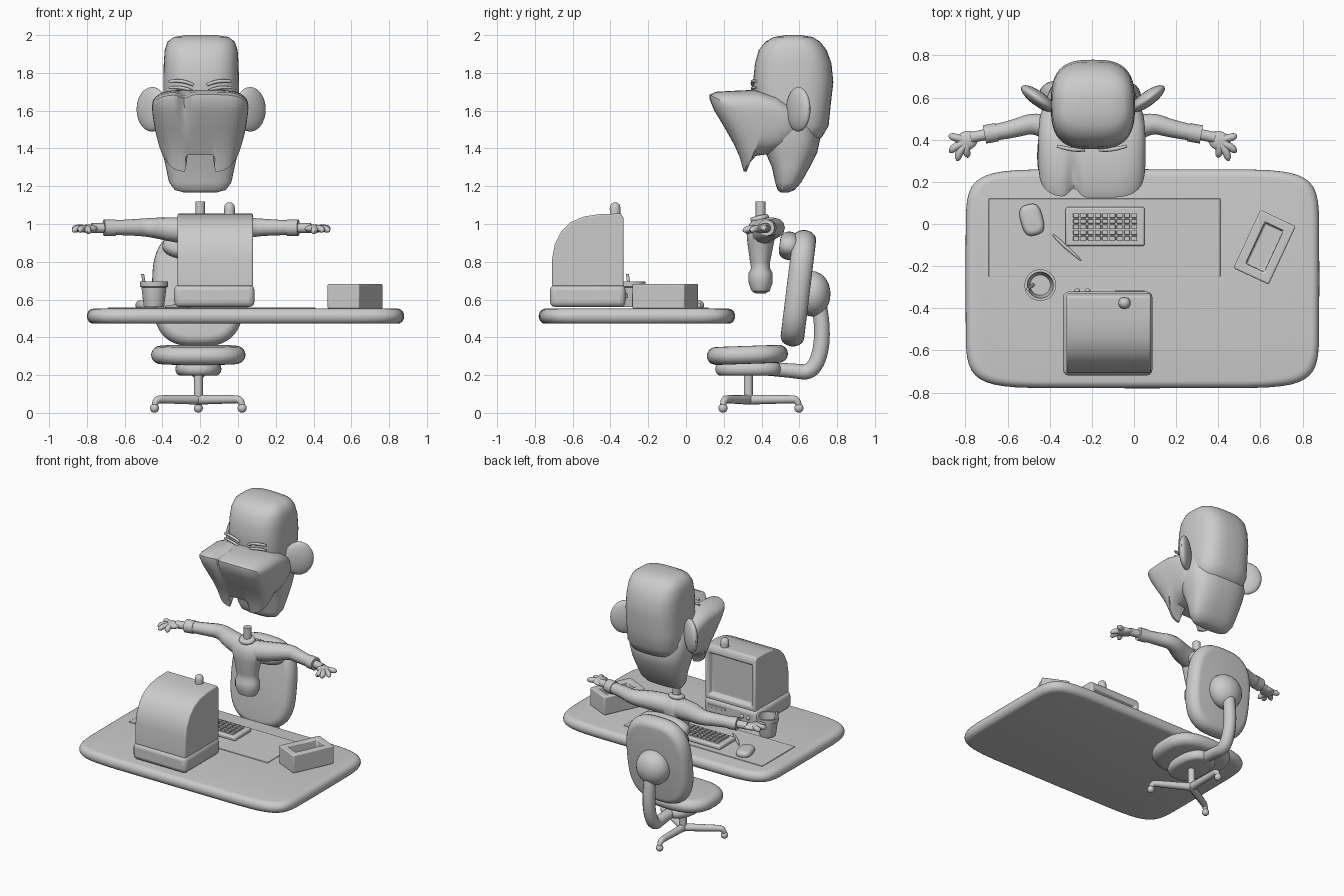
import bpy, bmesh, math
from math import sin, cos, pi, radians
from mathutils import Matrix, Vector, Euler

cube = bpy.data.objects.get("Cube")
if cube:
    bpy.data.objects.remove(cube)

clay = bpy.data.materials.new("clay_grey")
clay.use_nodes = True
clay.diffuse_color = (0.6, 0.6, 0.6, 1)
clay.node_tree.nodes["Principled BSDF"].inputs["Base Color"].default_value = (0.6, 0.6, 0.6, 1)
made = []
MID = -0.2  # x of the figure and chair


def add(name, mesh, loc=(0, 0, 0), rot=(0, 0, 0), bevel=0):
    ob = bpy.data.objects.new(name, mesh)
    bpy.context.collection.objects.link(ob)
    mesh.materials.clear()
    mesh.materials.append(clay)
    ob.location, ob.rotation_euler = loc, [radians(a) for a in rot]
    if bevel:
        m = ob.modifiers.new("soft_edges", 'BEVEL')
        m.width, m.segments, m.limit_method, m.angle_limit = bevel, 3, 'ANGLE', radians(40)
    made.append(ob)
    return ob


def finish(name, bm, **kw):
    bmesh.ops.recalc_face_normals(bm, faces=bm.faces)
    me = bpy.data.meshes.new(name)
    bm.to_mesh(me)
    bm.free()
    return add(name, me, **kw)


def skin(name, rings, **kw):
    """Bridge a list of equal closed rings and cap both ends."""
    bm = bmesh.new()
    rows = [[bm.verts.new(p) for p in r] for r in rings]
    n = len(rows[0])
    for a, b in zip(rows, rows[1:]):
        for i in range(n):
            bm.faces.new((a[i], a[(i + 1) % n], b[(i + 1) % n], b[i]))
    bm.faces.new(rows[0][::-1])
    bm.faces.new(rows[-1])
    return finish(name, bm, **kw)


def oval(z, cx, cy, hx, hy, n=2, segs=48):
    f = lambda v: math.copysign(abs(v) ** (2 / n), v)
    return [(cx + hx * f(cos(2 * pi * i / segs)), cy + hy * f(sin(2 * pi * i / segs)), z)
            for i in range(segs)]


def slab(name, loc, hx, hy, h, n=2, edge=0.03, rot=(0, 0, 0)):
    """Cushion-like plate with a fully rounded rim."""
    rings = []
    for k in range(11):
        t = -pi / 2 + pi * k / 10
        d = edge * (1 - cos(t))
        rings.append(oval(h / 2 * sin(t), 0, 0, hx - d, hy - d, n))
    return skin(name, rings, loc=loc, rot=rot)


def ball(name, loc, radii, rot=(0, 0, 0)):
    bm = bmesh.new()
    bmesh.ops.create_uvsphere(bm, u_segments=24, v_segments=14, radius=1,
                              matrix=Matrix.Diagonal((*radii, 1)))
    return finish(name, bm, loc=loc, rot=rot)


def box(name, loc, size, rot=(0, 0, 0), bevel=0.01):
    bm = bmesh.new()
    bmesh.ops.create_cube(bm, size=1, matrix=Matrix.Diagonal((*size, 1)))
    return finish(name, bm, loc=loc, rot=rot, bevel=bevel)


def tube(name, pts):
    """Smooth tube through (x, y, z, radius) control points."""
    cu = bpy.data.curves.new(name, 'CURVE')
    cu.dimensions, cu.bevel_depth, cu.bevel_resolution, cu.use_fill_caps = '3D', 1, 4, True
    sp = cu.splines.new('NURBS')
    sp.points.add(len(pts) - 1)
    for p, (x, y, z, r) in zip(sp.points, pts):
        p.co, p.radius = (x, y, z, 1), r
    sp.use_endpoint_u, sp.order_u, sp.resolution_u = True, min(3, len(pts)), 8
    tmp = bpy.data.objects.new(name + "_path", cu)
    bpy.context.collection.objects.link(tmp)
    bpy.context.view_layer.update()
    me = bpy.data.meshes.new_from_object(tmp.evaluated_get(bpy.context.evaluated_depsgraph_get()))
    bpy.data.objects.remove(tmp)
    return add(name, me)


def lerp(table, z):
    for (a, va), (b, vb) in zip(table, table[1:]):
        if z <= b:
            return va + (vb - va) * max(0, (z - a) / (b - a))
    return table[-1][1]


# Desk and the things on it
slab("desk_top", (0.04, -0.26, 0.512), 0.84, 0.52, 0.08, n=8, edge=0.035)
box("desk_pad", (-0.14, -0.065, 0.553), (1.1, 0.37, 0.008), bevel=0.003)
slab("mouse", (-0.485, 0.02, 0.57), 0.053, 0.075, 0.05, n=3, edge=0.025, rot=(0, 0, 15))
tube("pen", [(-0.385, -0.05, 0.562, 0.004), (-0.36, -0.075, 0.564, 0.009),
             (-0.3, -0.13, 0.564, 0.009), (-0.25, -0.175, 0.562, 0.003)])

box("keyboard", (-0.137, -0.012, 0.568), (0.375, 0.185, 0.03))
bm = bmesh.new()
for i in range(9):
    for j in range(5):
        at = Matrix.Translation((-0.275 + i * 0.0345, -0.068 + j * 0.027, 0.588))
        bmesh.ops.create_cube(bm, size=1, matrix=at @ Matrix.Diagonal((0.028, 0.021, 0.014, 1)))
finish("keyboard_keys", bm, bevel=0.003)

skin("cup", [oval(z, -0.445, -0.29, r, r) for z, r in
             ((0.56, 0.052), (0.57, 0.055), (0.665, 0.066), (0.668, 0.074), (0.695, 0.075),
              (0.695, 0.062), (0.58, 0.048))])
tube("cup_straw", [(-0.48, -0.29, 0.58, 0.008), (-0.505, -0.31, 0.735, 0.008)])

bm = bmesh.new()
bmesh.ops.create_cube(bm, size=1, matrix=Matrix.Diagonal((0.185, 0.305, 0.13, 1)))
top = [max(bm.faces, key=lambda f: f.calc_center_median().z)]
bmesh.ops.inset_region(bm, faces=top, thickness=0.062)
bmesh.ops.inset_region(bm, faces=top, thickness=0.004, depth=-0.07)
finish("desk_box", bm, loc=(0.62, -0.11, 0.617), rot=(0, 0, -25), bevel=0.008)

# Computer: curved back, recessed screen facing the sitter
side = [(-0.33, 0.67), (-0.33, 1.03), (-0.345, 1.055), (-0.45, 1.053), (-0.54, 1.04),
        (-0.61, 1.01), (-0.66, 0.96), (-0.695, 0.89), (-0.708, 0.82), (-0.71, 0.67)]
bm = bmesh.new()
left, right = [[bm.verts.new((x, y, z)) for y, z in side] for x in (-0.32, 0.08)]
walls = [bm.faces.new((left[i - 1], left[i], right[i], right[i - 1])) for i in range(len(side))]
bm.faces.new(left)
bm.faces.new(right[::-1])
bmesh.ops.recalc_face_normals(bm, faces=bm.faces)
bmesh.ops.inset_region(bm, faces=[walls[1]], thickness=0.04)
bmesh.ops.inset_region(bm, faces=[walls[1]], thickness=0.018, depth=-0.03)
finish("monitor", bm, bevel=0.008)
box("computer_base", (-0.125, -0.52, 0.62), (0.425, 0.4, 0.12), bevel=0.03)
box("disk_slot", (-0.02, -0.319, 0.63), (0.14, 0.008, 0.018), bevel=0.003)
for k in range(2):
    ball("base_knob", (-0.27 + k * 0.05, -0.318, 0.62), (0.014, 0.012, 0.014))
skin("top_knob", [oval(z, -0.045, -0.375, r, r) for z, r in
                  ((1.04, 0.027), (1.08, 0.029), (1.1, 0.025), (1.112, 0.014), (1.115, 0.004))])

# Swivel chair
slab("seat", (MID - 0.01, 0.325, 0.307), 0.25, 0.215, 0.095, n=2.6, edge=0.05, rot=(2, 0, 0))
slab("seat_pan", (MID - 0.01, 0.33, 0.232), 0.122, 0.175, 0.07, n=2.4, edge=0.03)
tube("chair_post", [(MID - 0.01, 0.33, 0.05, 0.024), (MID - 0.01, 0.33, 0.22, 0.024)])
for a in (90, 210, 330):
    dx, dy = cos(radians(a)), sin(radians(a))
    path = [(0, 0.07, 0.026), (0.2, 0.072, 0.022), (0.265, 0.072, 0.02), (0.268, 0.03, 0.014)]
    tube("chair_leg", [(MID - 0.01 + dx * d, 0.33 + dy * d, z, r) for d, z, r in path])
    ball("caster", (MID - 0.01 + dx * 0.268, 0.33 + dy * 0.268, 0.025), (0.024, 0.024, 0.024))
slab("backrest", (MID - 0.01, 0.595, 0.66), 0.245, 0.31, 0.125, n=2.9, edge=0.05, rot=(83, 0, 0))
slab("back_cushion", (MID - 0.01, 0.545, 0.885), 0.19, 0.075, 0.1, n=2.4, edge=0.04, rot=(83, 0, 0))
ball("back_hub", (MID - 0.01, 0.67, 0.63), (0.12, 0.095, 0.12))
tube("back_arm", [(MID - 0.01, y, z, r) for y, z, r in
                  ((0.7, 0.6, 0.04), (0.735, 0.42, 0.042), (0.68, 0.21, 0.042),
                   (0.55, 0.225, 0.038), (0.4, 0.235, 0.035))])

# Body
skin("torso", [oval(z, MID, y, hx, hy, 2.2) for z, y, hx, hy in
               ((0.632, 0.395, 0.03, 0.025), (0.645, 0.395, 0.065, 0.048),
                (0.69, 0.395, 0.085, 0.064), (0.74, 0.395, 0.085, 0.064),
                (0.765, 0.395, 0.075, 0.05), (0.8, 0.392, 0.078, 0.053),
                (0.9, 0.395, 0.1, 0.07), (0.96, 0.4, 0.12, 0.08),
                (1.0, 0.4, 0.09, 0.065), (1.03, 0.395, 0.04, 0.035))])
slab("collar", (MID, 0.39, 1.03), 0.055, 0.05, 0.03, edge=0.012, rot=(12, 0, 0))
tube("neck", [(MID, 0.395, 1.0, 0.026), (MID, 0.395, 1.12, 0.026)])

fingers = [(0.685, 0.418, 0.975), (0.683, 0.345, 0.965), (0.65, 0.305, 0.965), (0.6, 0.32, 0.955)]
for s, label in ((1, "left_"), (-1, "right_")):
    limb = lambda name, pts: tube(label + name, [(MID + 0.005 + s * x, y, z, r) for x, y, z, r in pts])
    limb("sleeve", [(0, 0.4, 0.955, 0.07), (0.14, 0.42, 0.97, 0.068), (0.27, 0.485, 0.982, 0.05),
                    (0.38, 0.45, 0.982, 0.042), (0.48, 0.432, 0.98, 0.038)])
    limb("cuff", [(0.455, 0.436, 0.98, 0.044), (0.515, 0.425, 0.98, 0.044)])
    limb("wrist", [(0.5, 0.427, 0.98, 0.026), (0.58, 0.41, 0.978, 0.026)])
    ball(label + "palm", (MID + 0.005 + s * 0.6, 0.395, 0.975), (0.055, 0.045, 0.022), (0, 0, -25 * s))
    for x, y, z in fingers:
        limb("finger", [(0.59, 0.395, 0.975, 0.018), ((x + 0.61) / 2, (y + 0.4) / 2, 0.98, 0.019),
                        (x - 0.006, y, z, 0.016), (x, y, z, 0.004)])

# Head
skin("cranium", [oval(z, MID + 0.005, (a + b) / 2, hx, (b - a) / 2, 2.9) for z, a, b, hx in
                 ((1.43, 0.48, 0.68, 0.12), (1.46, 0.44, 0.72, 0.17), (1.52, 0.4, 0.755, 0.195),
                  (1.62, 0.37, 0.765, 0.2), (1.75, 0.355, 0.78, 0.2), (1.85, 0.365, 0.77, 0.198),
                  (1.92, 0.385, 0.745, 0.193), (1.965, 0.42, 0.71, 0.178),
                  (1.99, 0.465, 0.67, 0.145), (2.0, 0.53, 0.61, 0.08))])
skin("jaw", [oval(z, MID, (a + b) / 2, hx, (b - a) / 2, 2.7) for z, a, b, hx in
             ((1.168, 0.5, 0.545, 0.09), (1.18, 0.485, 0.575, 0.135), (1.22, 0.472, 0.61, 0.165),
              (1.3, 0.455, 0.655, 0.182), (1.38, 0.42, 0.695, 0.2), (1.45, 0.4, 0.71, 0.215),
              (1.55, 0.4, 0.69, 0.22), (1.62, 0.42, 0.66, 0.2))])

# Overhanging moustache: side outline swept across x, with two tips and a crease
outline = [(0.58, 1.62), (0.48, 1.68), (0.36, 1.71), (0.25, 1.705), (0.16, 1.7), (0.125, 1.685),
           (0.125, 1.66), (0.15, 1.6), (0.21, 1.5), (0.255, 1.42), (0.285, 1.35), (0.305, 1.275),
           (0.32, 1.275), (0.335, 1.32), (0.37, 1.36), (0.44, 1.37), (0.54, 1.4), (0.62, 1.5)]
width = [(1.27, 0.185), (1.35, 0.205), (1.5, 0.24), (1.66, 0.265), (1.71, 0.262)]
rings = []
for k in range(49):
    u = sin(pi / 2 * (k / 24 - 1)) * 0.9995
    shrink = (1 - abs(u) ** 4.5) ** (1 / 4)
    floor = 1.365 - 0.1 * min(1, max(0, (abs(u) - 0.33) / 0.12)) ** 0.6
    ring = []
    for y, z in outline:
        z = max(z, floor)
        y, z = 0.42 + (y - 0.42) * shrink, 1.53 + (z - 1.53) * shrink
        x = MID + lerp(width, z) * u
        dip = math.exp(-((x + 0.285) / 0.03) ** 2) * max(0, min(1, (z - 1.5) / 0.12))
        if y < 0.36:
            y, z = y + 0.045 * dip, z - 0.02 * dip
        ring.append((x, y, z))
    rings.append(ring)
skin("moustache", rings)

for s, label in ((1, "left_"), (-1, "right_")):
    ball(label + "ear", (MID + 0.005 + s * 0.26, 0.595, 1.607), (0.098, 0.035, 0.118), (0, 0, 36 * s))
    for name, z, r in (("brow", 1.765, 0.012), ("eyelid", 1.73, 0.011)):
        tube(label + name, [(MID + s * 0.035, 0.352, z - 0.03, r * 0.6), (MID + s * 0.09, 0.348, z, r),
                            (MID + s * 0.165, 0.37, z - 0.01, r * 0.6)])

# Smooth shading with sharp edges kept
bpy.ops.object.select_all(action='DESELECT')
for ob in made:
    ob.select_set(True)
bpy.context.view_layer.objects.active = made[0]
bpy.ops.object.shade_smooth_by_angle(angle=radians(40))
